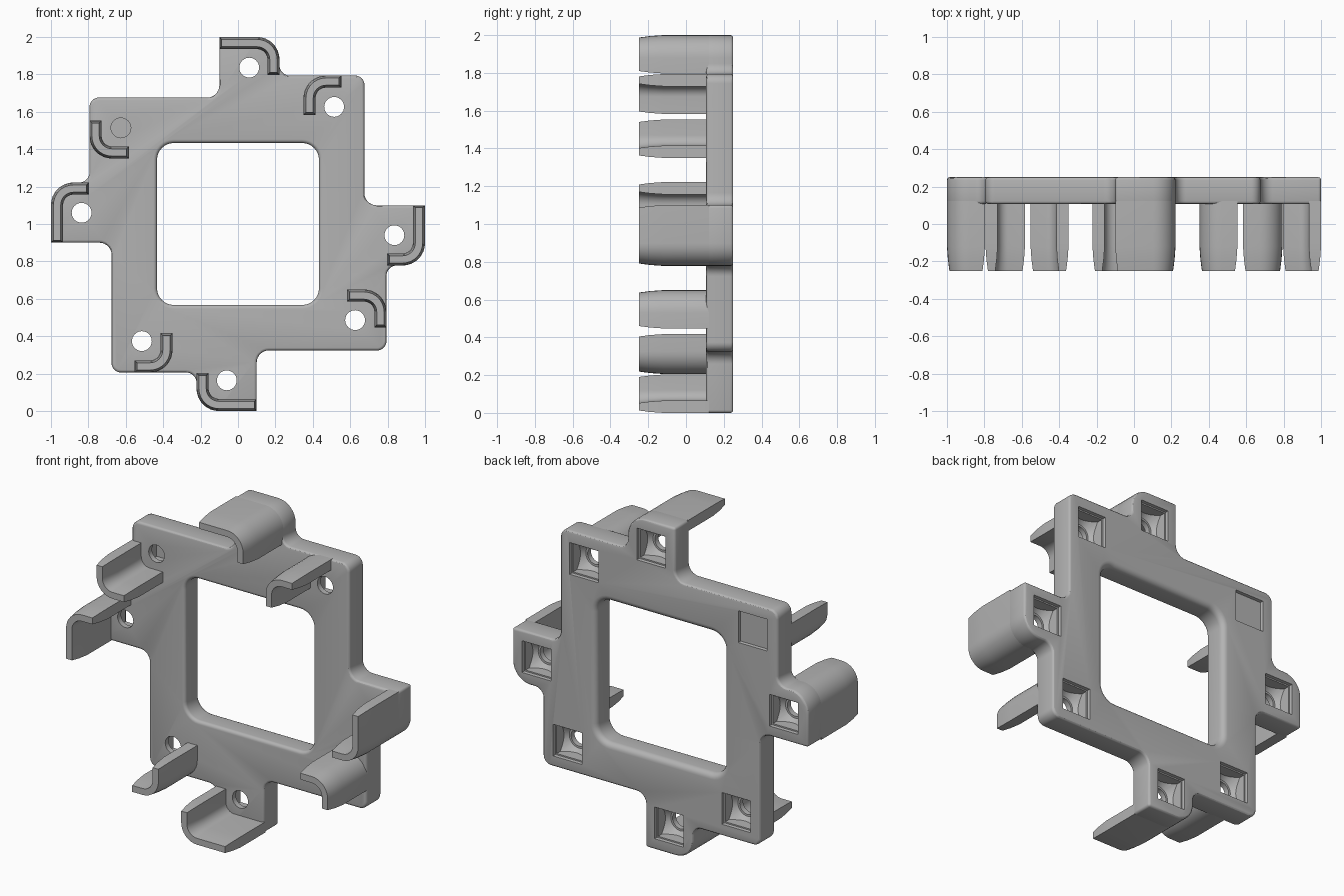
import bpy, bmesh, math
from mathutils import Vector

if "Cube" in bpy.data.objects:
    bpy.data.objects.remove(bpy.data.objects["Cube"], do_unlink=True)

BACK, FACE, TIP = 0.25, 0.107, -0.25
BEVEL = 0.015

grey = bpy.data.materials.new("plain grey")
grey.use_nodes = True
grey.diffuse_color = (0.45, 0.45, 0.45, 1)
grey.node_tree.nodes["Principled BSDF"].inputs["Base Color"].default_value = (0.45, 0.45, 0.45, 1)


def rounded(corners, steps=8):
    """Round each (x, z, radius) corner of a closed outline."""
    out = []
    for i, (x, z, r) in enumerate(corners):
        p = Vector((x, z))
        if r == 0:
            out.append(p)
            continue
        a = (Vector(corners[i - 1][:2]) - p).normalized()
        b = (Vector(corners[(i + 1) % len(corners)][:2]) - p).normalized()
        for k in range(steps + 1):
            t = k / steps * math.pi / 2
            out.append(p + a * r * (1 - math.sin(t)) + b * r * (1 - math.cos(t)))
    return out


def quarter_turn(p, n):
    """Turn a point clockwise about the centre n times."""
    x, z = p
    for _ in range(n):
        x, z = z, -x
    return Vector((x, z))


def loft(bm, rings):
    """Skin a stack of (outline, y) rings and cap both ends."""
    loops = [[bm.verts.new((p[0], y, p[1] + 1)) for p in outline] for outline, y in rings]
    n = len(loops[0])
    for lo, hi in zip(loops, loops[1:]):
        for i in range(n):
            bm.faces.new((lo[i], lo[(i + 1) % n], hi[(i + 1) % n], hi[i]))
    bm.faces.new(loops[0])
    bm.faces.new(loops[-1])


def make(name, stacks):
    bm = bmesh.new()
    for rings in stacks:
        loft(bm, rings)
    bmesh.ops.recalc_face_normals(bm, faces=bm.faces)
    mesh = bpy.data.meshes.new(name)
    bm.to_mesh(mesh)
    bm.free()
    mesh.materials.append(grey)
    ob = bpy.data.objects.new(name, mesh)
    bpy.context.collection.objects.link(ob)
    return ob


def activate(ob):
    bpy.ops.object.select_all(action='DESELECT')
    ob.select_set(True)
    bpy.context.view_layer.objects.active = ob


def boolean(ob, cutter, operation='DIFFERENCE'):
    mod = ob.modifiers.new("cut", 'BOOLEAN')
    mod.object, mod.operation, mod.solver = cutter, operation, 'EXACT'
    activate(ob)
    bpy.ops.object.modifier_apply(modifier=mod.name)
    bpy.data.objects.remove(cutter, do_unlink=True)


def smooth(ob):
    activate(ob)
    bpy.ops.object.shade_smooth_by_angle(angle=math.radians(30))


def square(c, h, r=0):
    return rounded([(c[0] + h * i, c[1] + h * j, r) for i, j in ((-1, -1), (1, -1), (1, 1), (-1, 1))])


def circle(c, r, n=32):
    return [(c[0] + r * math.cos(math.tau * k / n), c[1] + r * math.sin(math.tau * k / n)) for k in range(n)]


# Plate: one quarter of the pinwheel outline, repeated four times
quarter = [(-0.10, 0.676, 0.065), (-0.10, 1.0, 0), (0.222, 1.0, 0.12),
           (0.222, 0.794, 0.055), (0.676, 0.794, 0.05)]
outline = rounded([(*quarter_turn(c[:2], n), c[2]) for n in range(4) for c in quarter])
plate = make("mounting_plate", [[(outline, FACE), (outline, BACK)]])
bev = plate.modifiers.new("edge", 'BEVEL')
bev.width, bev.segments, bev.limit_method, bev.angle_limit = BEVEL, 3, 'ANGLE', math.radians(60)
activate(plate)
bpy.ops.object.modifier_apply(modifier=bev.name)

# Central window with filleted rims
def rim(y, sign, r):
    steps = [(r * (1 - math.sin(t)), y + sign * r * (1 - math.cos(t)))
             for t in (k * math.pi / 10 for k in range(6))]
    return [(r, y - sign * 0.03)] + steps

profile = rim(FACE, 1, 0.02) + rim(BACK, -1, 0.035)[::-1]
boolean(plate, make("window_cutter", [[(square((0, 0), 0.433 + d, 0.09 + d), y) for d, y in profile]]))

# Square pockets in the back, each with a conical floor and a through hole
holes = [quarter_turn(c, n) for n in range(4) for c in ((0.06, 0.836), (0.514, 0.626))]
dish = make("dish_cutter", [[(square(c, 0.086), 0.12), (square(c, 0.086), 0.26)] for c in holes])
cone = make("cone_cutter", [[(circle(c, 0.065), 0.14), (circle(c, 0.13), 0.205),
                             (circle(c, 0.13), 0.28)] for c in holes])
boolean(dish, cone, 'INTERSECT')
boolean(plate, dish)
boolean(plate, make("lip_cutter", [[(square(c, 0.094), 0.232), (square(c, 0.1), 0.27)] for c in holes]))
boolean(plate, make("hole_cutter", [[(circle(c, 0.053), 0.05), (circle(c, 0.053), 0.2)] for c in holes]))
smooth(plate)


# Angled prongs with tapered tips
def angle_section(corner, sx, sz, a, b, d, t=0.065):
    """Rounded L section shrunk by d all round."""
    local = [(a - d, d, 0), (d, d, 0.12 - d), (d, b - d, 0),
             (t - d, b - d, 0), (t - d, t - d, 0.055 + d), (a - d, t - d, 0)]
    return rounded([(corner[0] + sx * p, corner[1] + sz * q, r) for p, q, r in local])


def prong(name, n, *shape):
    stations = [(FACE + BEVEL, 0), (-0.12, 0), (-0.19, 0.005), (TIP, 0.013)]
    rings = [([quarter_turn(p, n) for p in angle_section(*shape, d)], y) for y, d in stations]
    smooth(make(name, [rings]))


for n, side in enumerate(("top", "left", "bottom", "right")):
    prong(side + "_tab_prong", n, (0.222, 1.0), -1, -1, 0.322, 0.203)
    prong(side + "_shoulder_prong", n, (0.35, 0.794), 1, -1, 0.203, 0.211)
